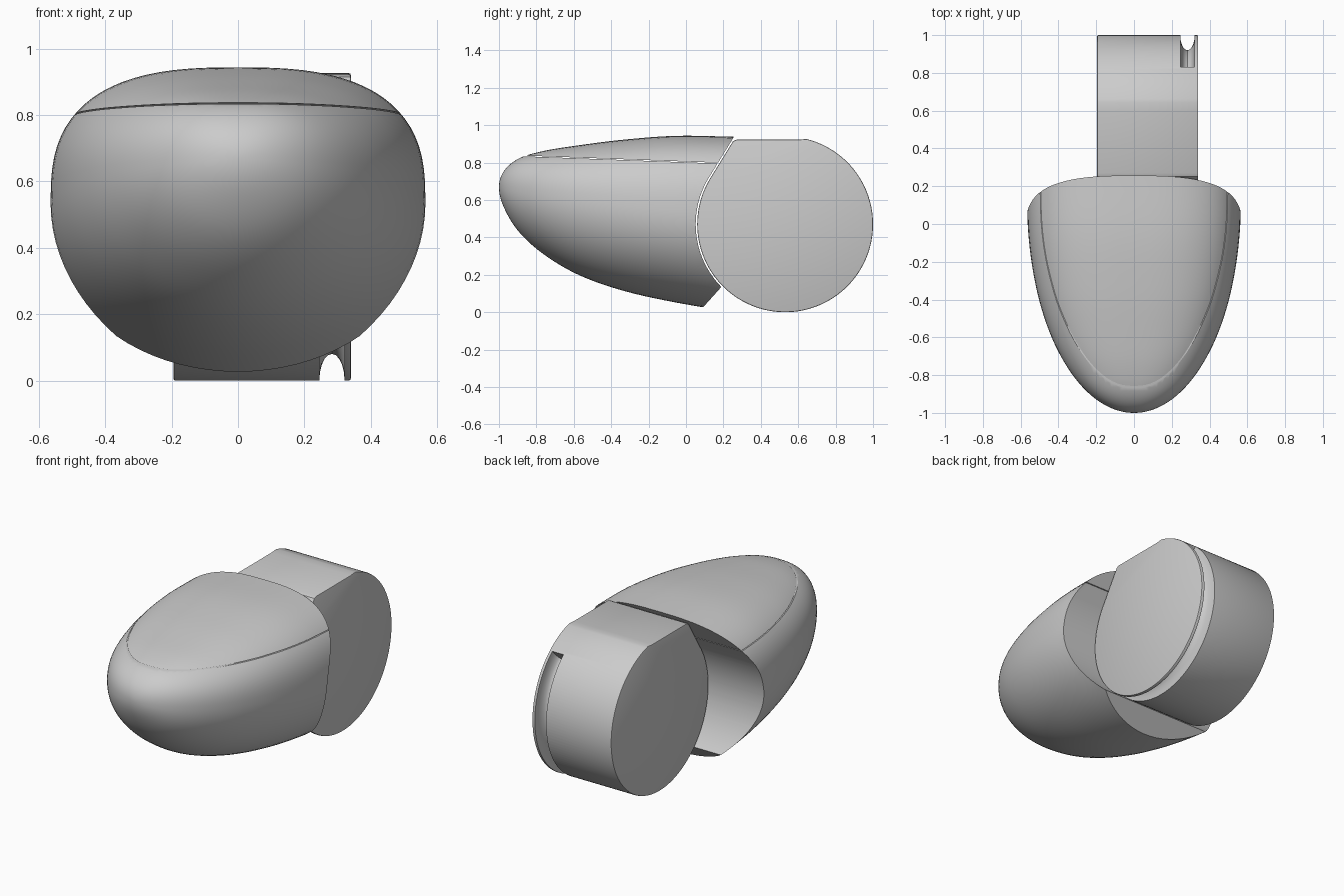
import bpy, bmesh
from math import sin, cos, pi, radians
from mathutils import Vector

if "Cube" in bpy.data.objects:
    bpy.data.objects.remove(bpy.data.objects["Cube"])

CY, CZ, R = 0.53, 0.47, 0.47          # drum axis and radius


def make(name, bm):
    bmesh.ops.recalc_face_normals(bm, faces=bm.faces[:])
    mesh = bpy.data.meshes.new(name)
    bm.to_mesh(mesh)
    bm.free()
    ob = bpy.data.objects.new(name, mesh)
    bpy.context.collection.objects.link(ob)
    return ob


def activate(ob):
    bpy.ops.object.select_all(action='DESELECT')
    ob.select_set(True)
    bpy.context.view_layer.objects.active = ob


def cut(ob, cutter):
    m = ob.modifiers.new("cut", 'BOOLEAN')
    m.operation, m.solver, m.object = 'DIFFERENCE', 'EXACT', cutter
    activate(ob)
    bpy.ops.object.modifier_apply(modifier=m.name)


def smooth(ob, angle=30):
    activate(ob)
    bpy.ops.object.shade_smooth_by_angle(angle=radians(angle))


def prism(name, profile, x0, x1):
    """Extrude a (y, z) outline along x."""
    bm = bmesh.new()
    a, b = [[bm.verts.new((x, y, z)) for y, z in profile] for x in (x0, x1)]
    bm.faces.new(a)
    bm.faces.new(b)
    for i in range(len(a)):
        j = (i + 1) % len(a)
        bm.faces.new((a[i], a[j], b[j], b[i]))
    return make(name, bm)


def arc(r, a0, a1, n):
    return [(CY + r * cos(radians(a0 + (a1 - a0) * i / n)),
             CZ + r * sin(radians(a0 + (a1 - a0) * i / n))) for i in range(n + 1)]


def spline(vals, t):
    """Uniform Catmull-Rom through vals, t in 0..1."""
    p = [2 * vals[0] - vals[1]] + vals + [2 * vals[-1] - vals[-2]]
    u = t * (len(vals) - 1)
    i = min(int(u), len(vals) - 2)
    u -= i
    a, b, c, d = p[i:i + 4]
    return 0.5 * (2*b + (c - a)*u + (2*a - 5*b + 4*c - d)*u*u + (3*b - a - 3*c + d)*u**3)


# Egg-shaped shell: half width, top, bottom and widest height from nose to back
WIDTH = [0, .123, .242, .351, .446, .518, .56, .567]
TOP = [.67, .755, .822, .862, .892, .922, .943, .937]
BOTTOM = [.67, .56, .43, .31, .20, .115, .05, -.005]
MID = [.67, .66, .645, .625, .60, .57, .54, .52]


def shell(name, keep_top):
    bm = bmesh.new()
    rings, n, m = [], 40, 80
    for k in range(1, n + 1):
        t = k / n
        w, top, bot, mid = (spline(v, t) for v in (WIDTH, TOP, BOTTOM, MID))
        e = 2 / (2.2 + 0.6 * t)
        ring = []
        for i in range(m):
            c, s = cos(2 * pi * i / m), sin(2 * pi * i / m)
            if s > 0:
                x, z = w * abs(c) ** e * (1 if c > 0 else -1), mid + (top - mid) * s ** e
            else:
                x, z = w * c, mid + (mid - bot) * s
            ring.append(bm.verts.new((x, -1 + 1.3 * t * t, z)))
        rings.append(ring)
    nose = bm.verts.new((0, -1, .67))
    for i in range(m):
        j = (i + 1) % m
        bm.faces.new((nose, rings[0][i], rings[0][j]))
        for a, b in zip(rings, rings[1:]):
            bm.faces.new((a[i], b[i], b[j], a[j]))
    bm.faces.new(rings[-1])
    # Split along the slightly tilted seam, leaving a hairline gap
    off = 0.002 if keep_top else -0.002
    res = bmesh.ops.bisect_plane(bm, geom=bm.verts[:] + bm.edges[:] + bm.faces[:],
                                 plane_co=(0, .17, .797 + off), plane_no=(0, .037, 1),
                                 clear_inner=keep_top, clear_outer=not keep_top)
    edges = [g for g in res['geom_cut'] if isinstance(g, bmesh.types.BMEdge)]
    bmesh.ops.holes_fill(bm, edges=edges)
    return make(name, bm)


# Space behind the shell: sloped top, concave arc round the drum, sloped foot
back_space = prism("back_space_cutter",
                   [(1.2, -.05), (1.2, 1.0), (.295, 1.0)] + arc(R + .008, 149, 224.5, 40)
                   + [(.023, -.05)], -1, 1)
for name, keep in (("shell_body", False), ("shell_lid", True)):
    part = shell(name, keep)
    cut(part, back_space)
    smooth(part)

# Drum with flattened top and straight front shoulder
drum = prism("drum", [(.60, .922), (.27, .922), (.252, .915)]
             + arc(R, 149, 436, 120), -.195, .34)
bev = drum.modifiers.new("edge_round", 'BEVEL')
bev.width, bev.segments, bev.limit_method, bev.angle_limit = .006, 2, 'ANGLE', radians(60)
activate(drum)
bpy.ops.object.modifier_apply(modifier=bev.name)

# Rounded groove running round the back and underside of the drum
bm = bmesh.new()
path = []
for i in range(81):
    a = radians(50 - 185 * i / 80)
    path.append([bm.verts.new((.283 + .038 * cos(p), CY + r * cos(a), CZ + r * sin(a)))
                 for p in [2 * pi * k / 20 for k in range(20)]
                 for r in [R + .08 * sin(p)]])
for a, b in zip(path, path[1:]):
    for i in range(20):
        bm.faces.new((a[i], a[(i + 1) % 20], b[(i + 1) % 20], b[i]))
bm.faces.new(path[0])
bm.faces.new(path[-1])
groove = make("groove_cutter", bm)
cut(drum, groove)
smooth(drum)

for helper in (back_space, groove):
    bpy.data.objects.remove(helper)
